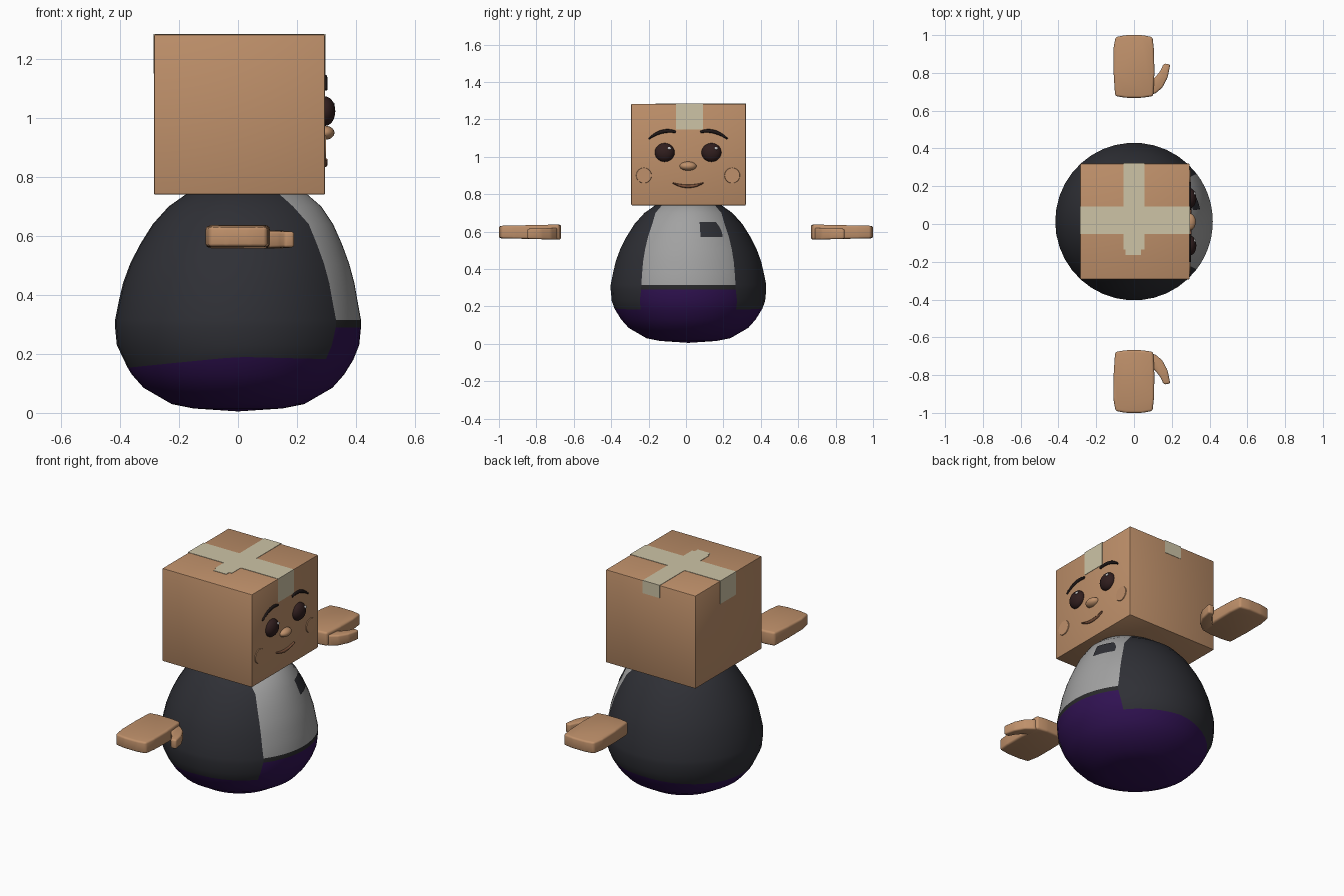
import bpy, bmesh, math
from math import sin, cos, pi, radians

if "Cube" in bpy.data.objects:
    bpy.data.objects.remove(bpy.data.objects["Cube"])

CY = 0.013          # small sideways offset of body and head
FX = 0.295          # plane of the face


def mat(name, r, g, b):
    m = bpy.data.materials.new(name)
    m.diffuse_color = (r, g, b, 1)
    m.use_nodes = True
    m.node_tree.nodes["Principled BSDF"].inputs["Base Color"].default_value = m.diffuse_color
    return m


CARD = mat("cardboard", 0.52, 0.28, 0.145)
TAPE = mat("packing_tape", 0.61, 0.55, 0.38)
JACKET = mat("jacket_charcoal", 0.028, 0.029, 0.036)
SHIRT = mat("shirt_grey", 0.36, 0.36, 0.36)
PURPLE = mat("trousers_purple", 0.03, 0.006, 0.085)
BELT = mat("belt_black", 0.022, 0.022, 0.024)
EYE = mat("eye_brown", 0.03, 0.013, 0.013)
BROW = mat("brow_black", 0.014, 0.009, 0.009)
MOUTH = mat("mouth_brown", 0.2, 0.085, 0.045)
GLINT = mat("eye_glint", 0.6, 0.58, 0.58)


def make(name, bm, mats, smooth=35):
    bmesh.ops.remove_doubles(bm, verts=bm.verts, dist=1e-5)
    bmesh.ops.recalc_face_normals(bm, faces=bm.faces)
    me = bpy.data.meshes.new(name)
    bm.to_mesh(me)
    bm.free()
    for m in mats:
        me.materials.append(m)
    ob = bpy.data.objects.new(name, me)
    bpy.context.collection.objects.link(ob)
    bpy.ops.object.select_all(action='DESELECT')
    bpy.context.view_layer.objects.active = ob
    ob.select_set(True)
    bpy.ops.object.shade_smooth_by_angle(angle=radians(smooth))
    return ob


def box(name, lo, hi, m, bevel=0):
    bm = bmesh.new()
    bmesh.ops.create_cube(bm, size=1)
    for v in bm.verts:
        v.co = [(a + b) / 2 + c * (b - a) for a, b, c in zip(lo, hi, v.co)]
    if bevel:
        bmesh.ops.bevel(bm, geom=bm.edges[:], offset=bevel, segments=2, affect='EDGES', profile=0.5)
    return make(name, bm, [m])


def ball(name, loc, size, m):
    bm = bmesh.new()
    bmesh.ops.create_uvsphere(bm, u_segments=24, v_segments=14, radius=1)
    for v in bm.verts:
        v.co = [p + s * c for p, s, c in zip(loc, size, v.co)]
    return make(name, bm, [m], 60)


def stroke(name, pts, radii, m, depth):
    """Tapered flattened tube through (y, z) points on the face plane."""
    bm = bmesh.new()
    rings = []
    for i, (y, z) in enumerate(pts):
        a, b = pts[max(i - 1, 0)], pts[min(i + 1, len(pts) - 1)]
        l = math.hypot(b[0] - a[0], b[1] - a[1])
        ny, nz = -(b[1] - a[1]) / l, (b[0] - a[0]) / l
        r = radii[i]
        rings.append([bm.verts.new((FX + depth * sin(t), y + ny * r * cos(t), z + nz * r * cos(t)))
                      for t in [k * pi / 4 for k in range(8)]])
    for p, q in zip(rings, rings[1:]):
        for k in range(8):
            bm.faces.new((p[k], p[k - 1], q[k - 1], q[k]))
    bm.faces.new(rings[0])
    bm.faces.new(rings[-1])
    return make(name, bm, [m], 60)


def lerp(table, z):
    for (z0, v0), (z1, v1) in zip(table, table[1:]):
        if z <= z1:
            return v0 + (v1 - v0) * max(0, (z - z0) / (z1 - z0))
    return table[-1][1]


# Egg body: profile (height, radius) and half-angle of the jacket opening
PROFILE = [(0.005, 0), (0.015, 0.15), (0.03, 0.225), (0.085, 0.32), (0.13, 0.36), (0.19, 0.397),
           (0.23, 0.411), (0.29, 0.417), (0.315, 0.417), (0.38, 0.404), (0.44, 0.39), (0.505, 0.366),
           (0.57, 0.333), (0.64, 0.289), (0.7, 0.235), (0.74, 0.178), (0.78, 0.1), (0.8, 0)]
OPENING = [(0.19, 40.5), (0.3, 37), (0.48, 38.8), (0.64, 42), (0.74, 53)]
HEM, WAIST = 5, 7    # profile rows of the jacket hem and trouser top


def surf(z, t, out=0.0):
    r = lerp(PROFILE, z) + out
    bulge = 0.058 * (max(0, z - 0.32) / 0.42) ** 2 if z < 0.75 else 0.058
    x = r * cos(t) + (bulge * min(1, r / 0.17) * max(0, cos(t)))
    return (x, CY + r * sin(t), z)


NF, NJ = 14, 30
bm = bmesh.new()
rows = []
for i, (z, r) in enumerate(PROFILE):
    a = radians(lerp(OPENING, z))
    row = []
    for j in range(NF + NJ):
        t = -a + 2 * a * j / NF if j <= NF else a + (2 * pi - 2 * a) * (j - NF) / NJ
        # hem dips towards the back
        dz = (0.037 if cos(t) < 0 else -0.01) * cos(t) if i == HEM else 0
        row.append(bm.verts.new(surf(z + dz, t)))
    rows.append(row)
for i in range(len(rows) - 1):
    for j in range(NF + NJ):
        k = (j + 1) % (NF + NJ)
        f = bm.faces.new((rows[i][j], rows[i][k], rows[i + 1][k], rows[i + 1][j]))
        if i < HEM or (j < NF and i < WAIST):
            f.material_index = 2
        elif j >= NF:
            f.material_index = 0
        else:
            f.material_index = 3 if i == WAIST else 1
make("body", bm, [JACKET, SHIRT, PURPLE, BELT], 50)

# Breast pocket plate hugging the shirt
bm = bmesh.new()
grid = []
for i in range(7):
    z = 0.572 + 0.078 * i / 6
    y0, y1 = 0.077 - 0.005 * i / 6, 0.193 - 0.035 * (i / 6) ** 2
    row = []
    for j in range(7):
        y = y0 + (y1 - y0) * j / 6
        row.append(bm.verts.new(surf(z, math.asin((y - CY) / lerp(PROFILE, z)), 0.004)))
    grid.append(row)
for i in range(6):
    for j in range(6):
        bm.faces.new((grid[i][j], grid[i][j + 1], grid[i + 1][j + 1], grid[i + 1][j]))
make("shirt_pocket", bm, [JACKET])

# Box head
X0, Y0, Y1, Z0, Z1 = -0.285, -0.293, 0.32, 0.74, 1.283
box("box_head", (X0, Y0, Z0), (FX, Y1, Z1), CARD, 0.005)

# Tape cross on top with ends folded down three sides
T = 0.002
TY0, TY1, TX = -0.053, 0.092, 0.055
box("tape_top_long", (X0 - T, TY0, Z1 - T), (FX + T, TY1, Z1 + T), TAPE)
box("tape_top_back", (-TX, TY1, Z1 - T), (TX, Y1 + T, Z1 + T), TAPE)
box("tape_top_tail", (-TX, -0.135, Z1 - T), (TX, TY0, Z1 + T), TAPE)
box("tape_top_tail_end", (-0.045, -0.163, Z1 - T), (0.038, -0.135, Z1 + T), TAPE)
box("tape_fold_face", (FX - T, TY0, 1.147), (FX + T, TY1, Z1 + T), TAPE)
box("tape_fold_rear", (X0 - T, TY0, 1.15), (X0 + T, TY1, Z1 + T), TAPE)
box("tape_fold_side", (-TX, Y1 - T, 1.21), (TX, Y1 + T, Z1 + T), TAPE)

# Face
MY = 0.011
for s, side in ((-1, "left"), (1, "right")):
    y = MY + s * 0.125
    ball("eye_" + side, (FX, y, 1.023), (0.035, 0.053, 0.05), EYE)
    ball("eye_glint_" + side, (FX + 0.027, y + 0.025, 1.045), (0.006, 0.011, 0.008), GLINT)
    pts, rad = [], []
    for k in range(13):
        u = k / 12
        pts.append((MY + s * (0.065 + 0.145 * u), 1.132 + 0.045 * u - 0.081 * u * u))
        rad.append(0.003 + 0.007 * sin(pi * min(1, 0.15 + u * 0.8)))
    stroke("eyebrow_" + side, pts, rad, BROW, 0.008)
    # cheek disc
    bm = bmesh.new()
    bmesh.ops.create_cone(bm, cap_ends=True, segments=28, radius1=0.043, radius2=0.04, depth=0.008)
    for v in bm.verts:
        v.co = (FX + v.co.z, MY + s * 0.236 + v.co.x, 0.9 + v.co.y)
    make("cheek_" + side, bm, [CARD])
ball("nose", (FX, MY, 0.95), (0.032, 0.045, 0.024), CARD)
pts = [(MY + 0.082 * k / 8, 0.842 + 0.018 * (k / 8) ** 2) for k in range(-8, 9)]
stroke("mouth", pts, [0.003 + 0.006 * (1 - (k / 8) ** 2) for k in range(-8, 9)], MOUTH, 0.009)


# Floating mitten hands
def slab(name, outline, z0, z1, bevel, s, taper):
    bm = bmesh.new()
    f = bm.faces.new([bm.verts.new((x, y, z0)) for x, y in outline])
    g = bmesh.ops.extrude_face_region(bm, geom=[f])
    for v in g['geom']:
        if isinstance(v, bmesh.types.BMVert):
            v.co.z = z1
    bmesh.ops.bevel(bm, geom=bm.edges[:], offset=bevel, segments=3, affect='EDGES', profile=0.5)
    mid = (z0 + z1) / 2
    for v in bm.verts:
        v.co.z = mid + (v.co.z - mid) * (1 - taper * (v.co.y - 0.67) / 0.33)
        v.co.y *= s
    return make(name, bm, [CARD], 40)


PALM = [(-0.1, 0.677), (-0.04, 0.668), (0.04, 0.668), (0.102, 0.677), (0.108, 0.8), (0.106, 0.92),
        (0.098, 0.99), (0.04, 1.0), (-0.04, 1.0), (-0.098, 0.99), (-0.11, 0.92), (-0.108, 0.8)]
THUMB = [(0.08, 0.685), (0.112, 0.69), (0.15, 0.722), (0.178, 0.775), (0.192, 0.845), (0.158, 0.85),
         (0.138, 0.808), (0.108, 0.772), (0.08, 0.76)]
for s, side in ((-1, "left"), (1, "right")):
    slab("palm_" + side, PALM, 0.557, 0.638, 0.012, s, 0.18)
    slab("thumb_" + side, THUMB, 0.556, 0.62, 0.01, s, 0.3)
